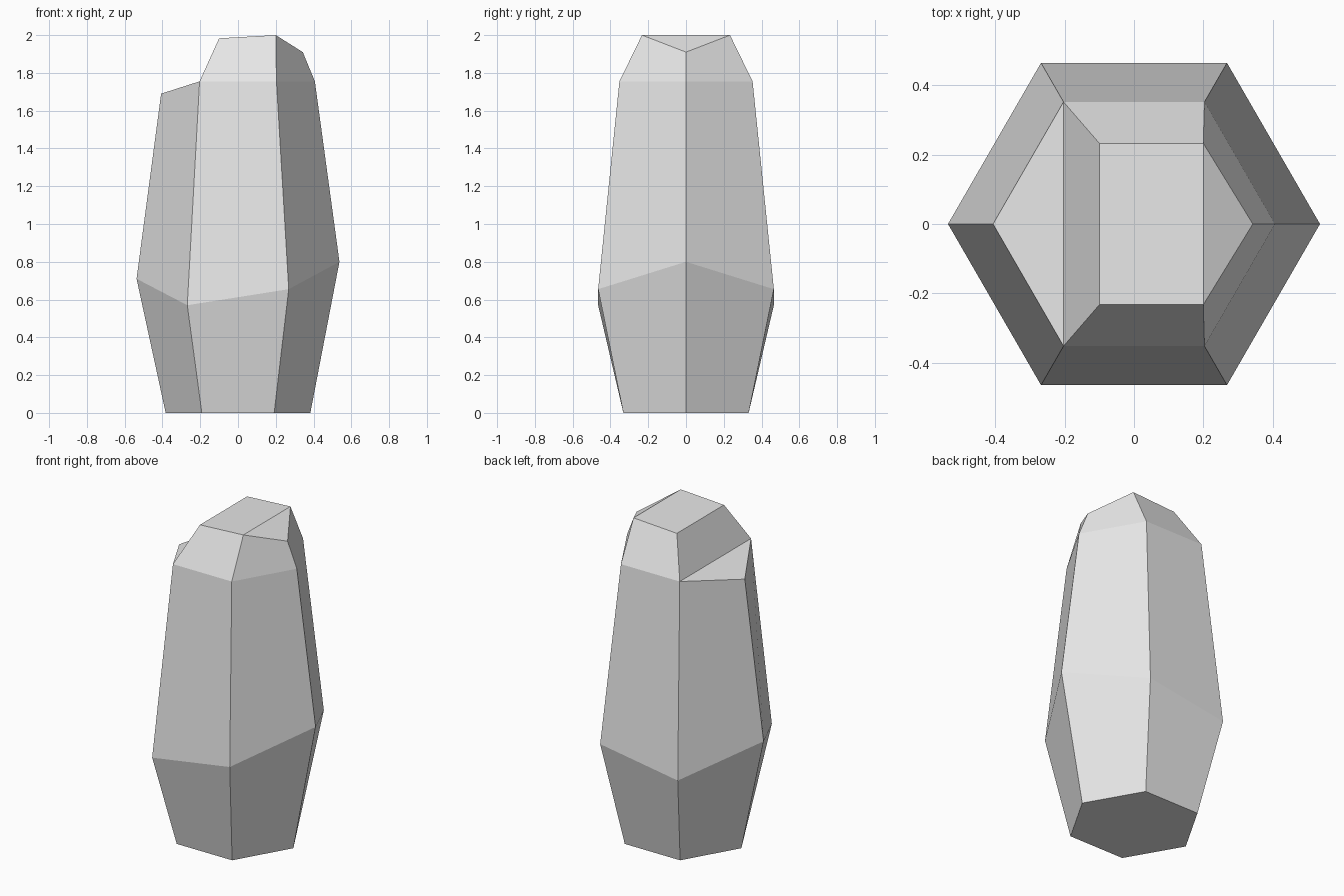
import bpy
import bmesh
from math import cos, sin, pi

cube = bpy.data.objects.get("Cube")
if cube:
    bpy.data.objects.remove(cube, do_unlink=True)

# Flat stone colour
stone = bpy.data.materials.new("stone_grey")
stone.use_nodes = True
grey = (0.8, 0.8, 0.8, 1)
stone.diffuse_color = grey
stone.node_tree.nodes["Principled BSDF"].inputs["Base Color"].default_value = grey

bm = bmesh.new()


def hex_ring(radius, heights):
    """Six corners; heights run from the +x corner to the -x corner, mirrored in y."""
    ring = []
    for i in range(6):
        a = i * pi / 3
        ring.append(bm.verts.new((radius * cos(a), radius * sin(a), heights[min(i, 6 - i)])))
    return ring


# Hexagonal shaft: narrow foot, uneven waist, tapered shoulder
foot = hex_ring(0.383, (0, 0, 0, 0))
waist = hex_ring(0.537, (0.80, 0.655, 0.57, 0.71))
shoulder = hex_ring(0.407, (1.755, 1.755, 1.755, 1.69))
bm.faces.new(foot[::-1])
for low, high in ((foot, waist), (waist, shoulder)):
    for i in range(6):
        j = (i + 1) % 6
        bm.faces.new((low[i], low[j], high[j], high[i]))

# Broken tip: sloping top, a chipped +x corner and a ledge on -x
nose = bm.verts.new((0.343, 0, 1.91))
top_right = [bm.verts.new((0.2, s * 0.233, 2.0)) for s in (1, -1)]
top_left = [bm.verts.new((-0.1, s * 0.233, 1.983)) for s in (1, -1)]
bm.faces.new((*top_right, *top_left[::-1]))
bm.faces.new((nose, *top_right))
bm.faces.new((*top_left, shoulder[4], shoulder[2]))
bm.faces.new(shoulder[2:5])
for side, a, b in ((0, 1, 2), (1, 5, 4)):
    bm.faces.new((shoulder[0], shoulder[a], top_right[side], nose))
    bm.faces.new((shoulder[a], shoulder[b], top_left[side], top_right[side]))

bmesh.ops.recalc_face_normals(bm, faces=bm.faces)
mesh = bpy.data.meshes.new("standing_stone")
bm.to_mesh(mesh)
bm.free()
mesh.materials.append(stone)
bpy.context.collection.objects.link(bpy.data.objects.new("standing_stone", mesh))
